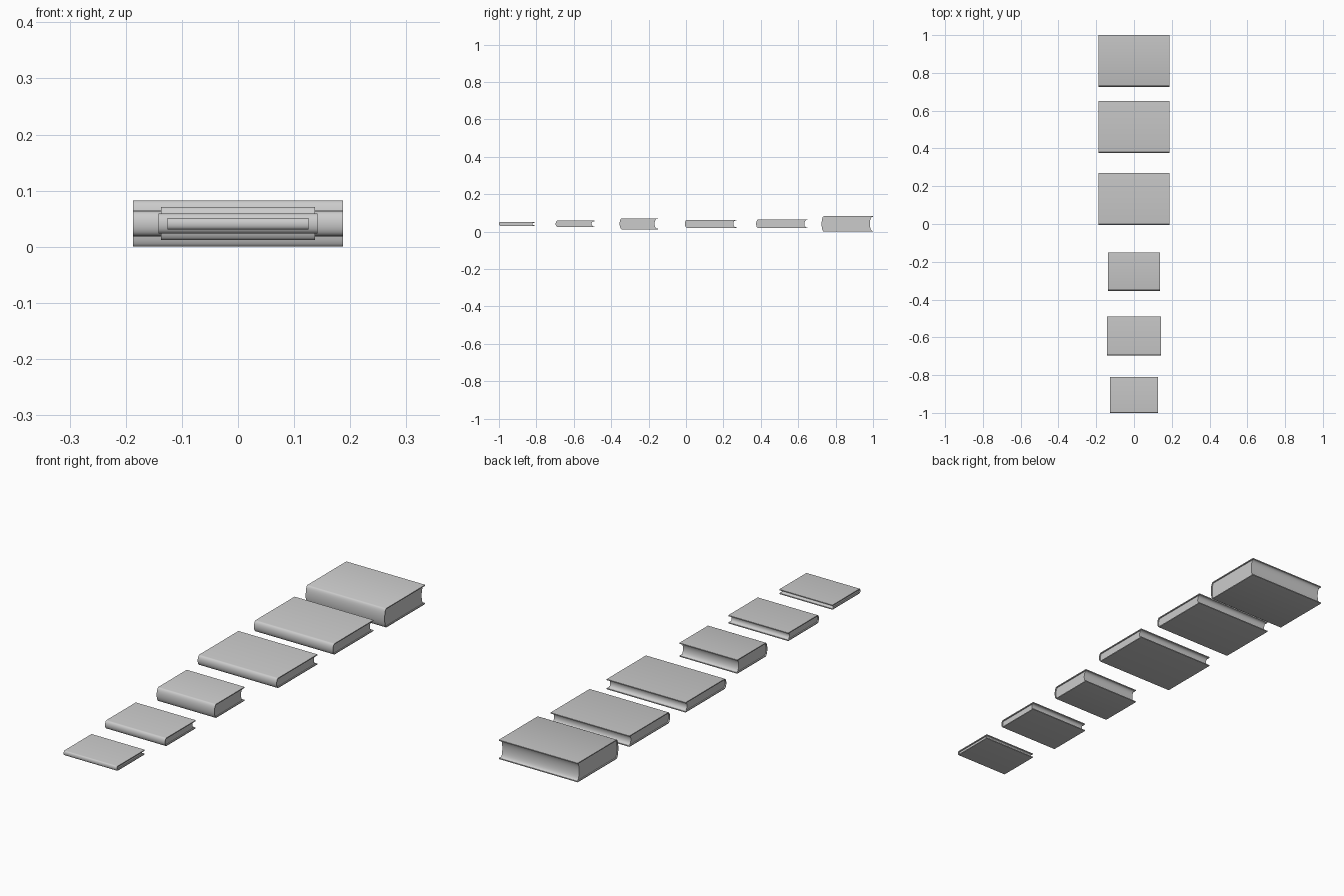
import bpy, bmesh, math

if "Cube" in bpy.data.objects:
    bpy.data.objects.remove(bpy.data.objects["Cube"])

# Books lie flat: spine to -y, fore edge to +y
# name, half width x, y front, y back, z bottom, z top
BOOKS = [
    ("thin_booklet",     0.126, -1.000, -0.811, 0.031, 0.051),
    ("small_book",       0.142, -0.697, -0.489, 0.024, 0.059),
    ("small_thick_book", 0.137, -0.355, -0.151, 0.012, 0.071),
    ("large_book_a",     0.187, -0.006,  0.270, 0.020, 0.063),
    ("large_book_b",     0.187,  0.375,  0.650, 0.018, 0.065),
    ("large_thick_book", 0.187,  0.725,  1.000, 0.000, 0.082),
]
COVER = 0.004    # board thickness
INSET = 0.005    # page inset from the boards
SEG = 12


def arc(y, z0, z1, depth):
    """Bulge towards -y from z1 down to z0, deepest in the middle."""
    zc, h = (z0 + z1) / 2, (z1 - z0) / 2
    pts = []
    for i in range(SEG + 1):
        a = math.pi * i / SEG
        pts.append((y - depth * math.sin(a), zc + h * math.cos(a)))
    return pts


def extrude_profile(name, profile, hx):
    """Extrude a closed yz profile along x, centred on x = 0."""
    bm = bmesh.new()
    face = bm.faces.new([bm.verts.new((-hx, y, z)) for y, z in profile])
    ext = bmesh.ops.extrude_face_region(bm, geom=[face])
    moved = [v for v in ext["geom"] if isinstance(v, bmesh.types.BMVert)]
    bmesh.ops.translate(bm, vec=(2 * hx, 0, 0), verts=moved)
    bmesh.ops.recalc_face_normals(bm, faces=bm.faces[:])
    me = bpy.data.meshes.new(name)
    bm.to_mesh(me)
    bm.free()
    ob = bpy.data.objects.new(name, me)
    bpy.context.collection.objects.link(ob)
    bpy.ops.object.select_all(action='DESELECT')
    ob.select_set(True)
    bpy.context.view_layer.objects.active = ob
    bpy.ops.object.shade_smooth_by_angle(angle=math.radians(35))


for name, hx, y0, y1, z0, z1 in BOOKS:
    bulge = min(0.012, (z1 - z0) * 0.3)
    ys = y0 + bulge
    zi0, zi1 = z0 + COVER, z1 - COVER
    # Cover: two boards joined by the rounded spine
    inner = arc(ys, zi0, zi1, bulge - COVER * 0.8)
    cover = ([(y1, z1)] + arc(ys, z0, z1, bulge) + [(y1, z0), (y1, zi0)]
             + inner[::-1] + [(y1, zi1)])
    extrude_profile(name + "_cover", cover, hx)
    # Page block: follows the spine, hollow fore edge
    pages = inner + arc(y1 - INSET, zi0, zi1, bulge)[::-1]
    extrude_profile(name + "_pages", pages, hx - INSET)
